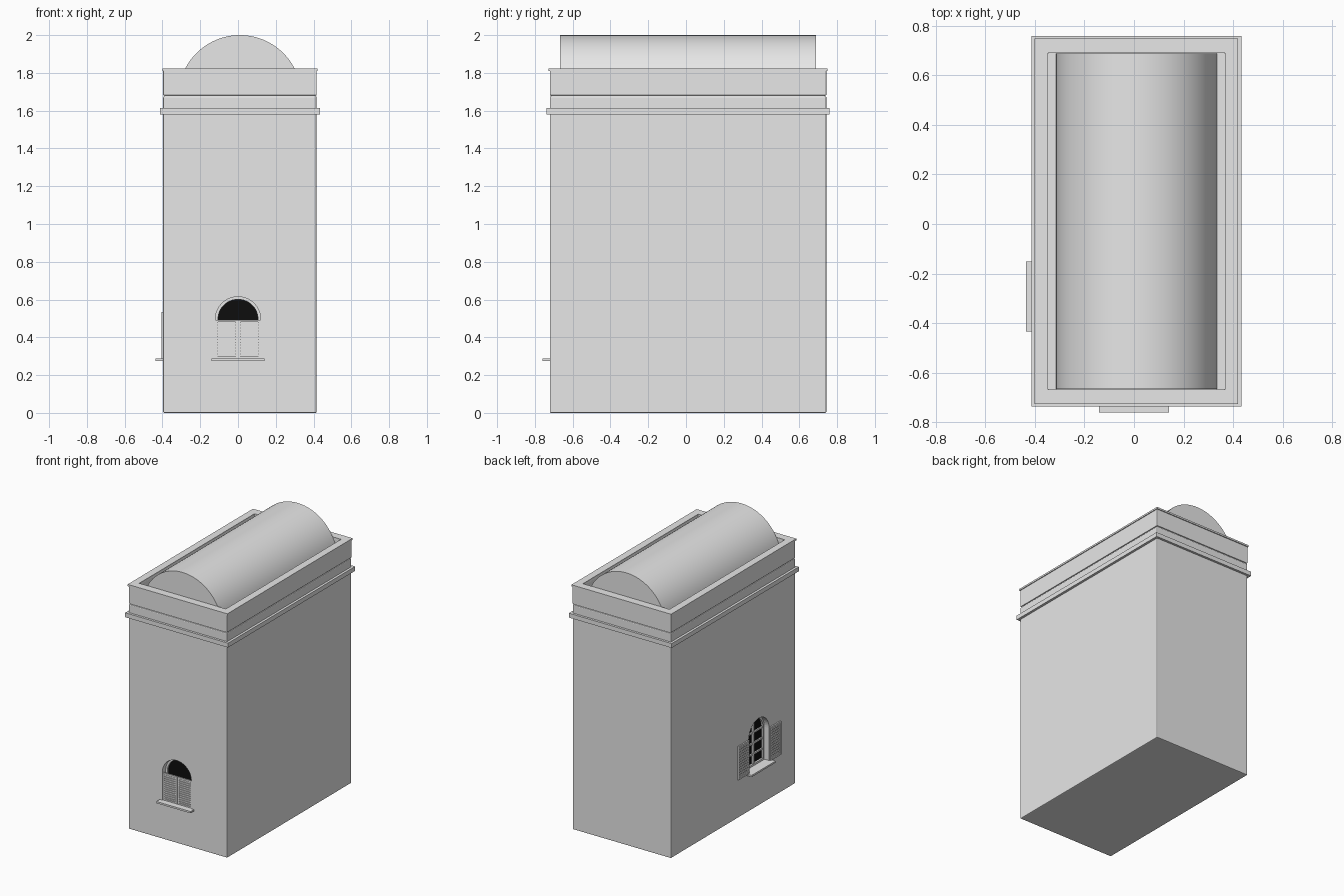
import bpy, bmesh, math
from mathutils import Matrix

if "Cube" in bpy.data.objects:
    bpy.data.objects.remove(bpy.data.objects["Cube"])


def material(name, rgb):
    m = bpy.data.materials.new(name)
    m.diffuse_color = (*rgb, 1)
    m.use_nodes = True
    m.node_tree.nodes["Principled BSDF"].inputs["Base Color"].default_value = m.diffuse_color
    return m


STONE = material("light_grey", (0.8, 0.8, 0.8))
DARK = material("black_glass", (0.004, 0.004, 0.004))
CX, CY = 0.010, 0.011                      # centre of the tower plan
UPRIGHT = Matrix.Rotation(math.pi / 2, 4, 'X')   # profile (a, b) stands up, depth faces -y
PLAN = Matrix.Translation((CX, CY, 0))


def rect(a0, a1, b0, b1):
    return [(a0, b0), (a1, b0), (a1, b1), (a0, b1)]


def plan(hx, hy):
    return rect(-hx, hx, -hy, hy)


def arch(r, z0, spring, n=24):
    curve = [(r * math.cos(math.pi * i / n), spring + r * math.sin(math.pi * i / n))
             for i in range(n + 1)]
    return [(-r, z0), (r, z0)] + curve


def add_prism(bm, outer, d0, d1, inner=None):
    """Extrude a closed profile from d0 to d1, optionally with a matching hole."""
    n = len(outer)
    loops = [[[bm.verts.new((a, b, d)) for a, b in prof] for d in (d0, d1)]
             for prof in ([outer, inner] if inner else [outer])]
    for lo, hi in loops:
        for i in range(n):
            j = (i + 1) % n
            bm.faces.new((lo[i], lo[j], hi[j], hi[i]))
    for k in (0, 1):
        if inner:
            o, h = loops[0][k], loops[1][k]
            for i in range(n):
                j = (i + 1) % n
                bm.faces.new((o[i], o[j], h[j], h[i]))
        else:
            bm.faces.new(loops[0][k])


def make(name, prisms, matrix, mat=STONE, bevel=0, smooth=False):
    """One object from a list of (outer, d0, d1[, inner]) prisms."""
    bm = bmesh.new()
    for p in prisms:
        add_prism(bm, *p)
    bmesh.ops.remove_doubles(bm, verts=bm.verts, dist=1e-6)
    bmesh.ops.recalc_face_normals(bm, faces=bm.faces)
    if bevel:
        bmesh.ops.bevel(bm, geom=bm.edges[:], offset=bevel, segments=2,
                        profile=0.5, affect='EDGES')
    bm.transform(matrix)
    me = bpy.data.meshes.new(name)
    bm.to_mesh(me)
    bm.free()
    me.materials.append(mat)
    ob = bpy.data.objects.new(name, me)
    bpy.context.collection.objects.link(ob)
    if smooth:
        bpy.ops.object.select_all(action='DESELECT')
        ob.select_set(True)
        bpy.context.view_layer.objects.active = ob
        bpy.ops.object.shade_smooth_by_angle(angle=math.radians(30))
    return ob


def carve(target, cutter):
    mod = target.modifiers.new("opening", 'BOOLEAN')
    mod.operation, mod.solver, mod.object = 'DIFFERENCE', 'EXACT', cutter
    bpy.context.view_layer.objects.active = target
    bpy.ops.object.modifier_apply(modifier=mod.name)
    bpy.data.objects.remove(cutter)


def shutter(name, a0, a1, z0, z1, d0, d1, matrix):
    """Louvred leaf: frame, thin backing and horizontal slats."""
    w, slats = 0.012, 12
    mid = (d0 + d1) / 2
    parts = [(rect(a0, a1, z0, z1), d0, d1, rect(a0 + w, a1 - w, z0 + w, z1 - w)),
             (rect(a0 + w, a1 - w, z0 + w, z1 - w), d0, d0 + 0.001)]
    step = (z1 - z0 - 2 * w) / slats
    for i in range(slats):
        z = z0 + w + step * i
        parts.append((rect(a0 + w, a1 - w, z + step * 0.15, z + step * 0.8), d0 + 0.001, mid + 0.002))
    make(name, parts, matrix)


# Tower body
body = make("tower_body", [(plan(0.406, 0.732), 0, 1.676)], PLAN, bevel=0.006)

# Cornice, roof deck, parapet and coping
make("cornice", [(plan(0.424, 0.749), 1.58, 1.613)], PLAN)
make("roof_deck", [(plan(0.399, 0.725), 1.66, 1.682)], PLAN)
hole = plan(0.357, 0.679)
make("parapet", [(plan(0.406, 0.732), 1.681, 1.812, hole)], PLAN, bevel=0.003)
make("coping", [(plan(0.411, 0.738), 1.811, 1.824, hole)], PLAN)

# Barrel vault roof
R = 0.325
vault = [(CX + R * math.cos(math.pi * i / 48), 2 - R + R * math.sin(math.pi * i / 48))
         for i in range(49)]
make("barrel_vault", [(vault, -0.689, 0.667)], UPRIGHT, smooth=True)

# Windows
front = Matrix.Translation((0, CY - 0.732, 0)) @ UPRIGHT
side = (Matrix.Translation((CX - 0.406, -0.293, 0))
        @ Matrix.Rotation(-math.pi / 2, 4, 'Z') @ UPRIGHT)
W, Z0, DEPTH = 0.12, 0.286, 0.06
for label, mtx, spring in (("front", front, 0.495), ("side", side, 0.53)):
    opening = arch(W, Z0, spring)
    carve(body, make("cutter", [(opening, -DEPTH, 0.05)], mtx))
    make(label + "_glass", [(opening, -DEPTH, -DEPTH + 0.006)], mtx, DARK)
    make(label + "_window_sill", [(rect(-0.141, 0.141, 0.275, 0.288), -0.03, 0.040)], mtx)
    bars = [(opening, -DEPTH, -DEPTH + 0.02, arch(W - 0.014, Z0 + 0.014, spring))]
    if label == "side":
        # Central mullion and glazing bars
        bars.append((rect(-0.009, 0.009, Z0, spring + W - 0.008), -DEPTH, -DEPTH + 0.018))
        for z in (0.37, 0.45, 0.53):
            bars.append((rect(-W + 0.008, W - 0.008, z - 0.006, z + 0.006), -DEPTH, -DEPTH + 0.016))
    make(label + "_window_frame", bars, mtx)

# Closed shutters on the front, open ones flat on the side wall
for s, tag in ((-1, "left"), (1, "right")):
    a0, a1 = sorted((s * 0.001, s * 0.119))
    shutter("closed_shutter_" + tag, a0, a1, Z0, 0.492, -0.016, -0.006, front)
    a0, a1 = sorted((s * 0.122, s * 0.25))
    shutter("open_shutter_" + tag, a0, a1, Z0, 0.535, 0.0005, 0.010, side)
